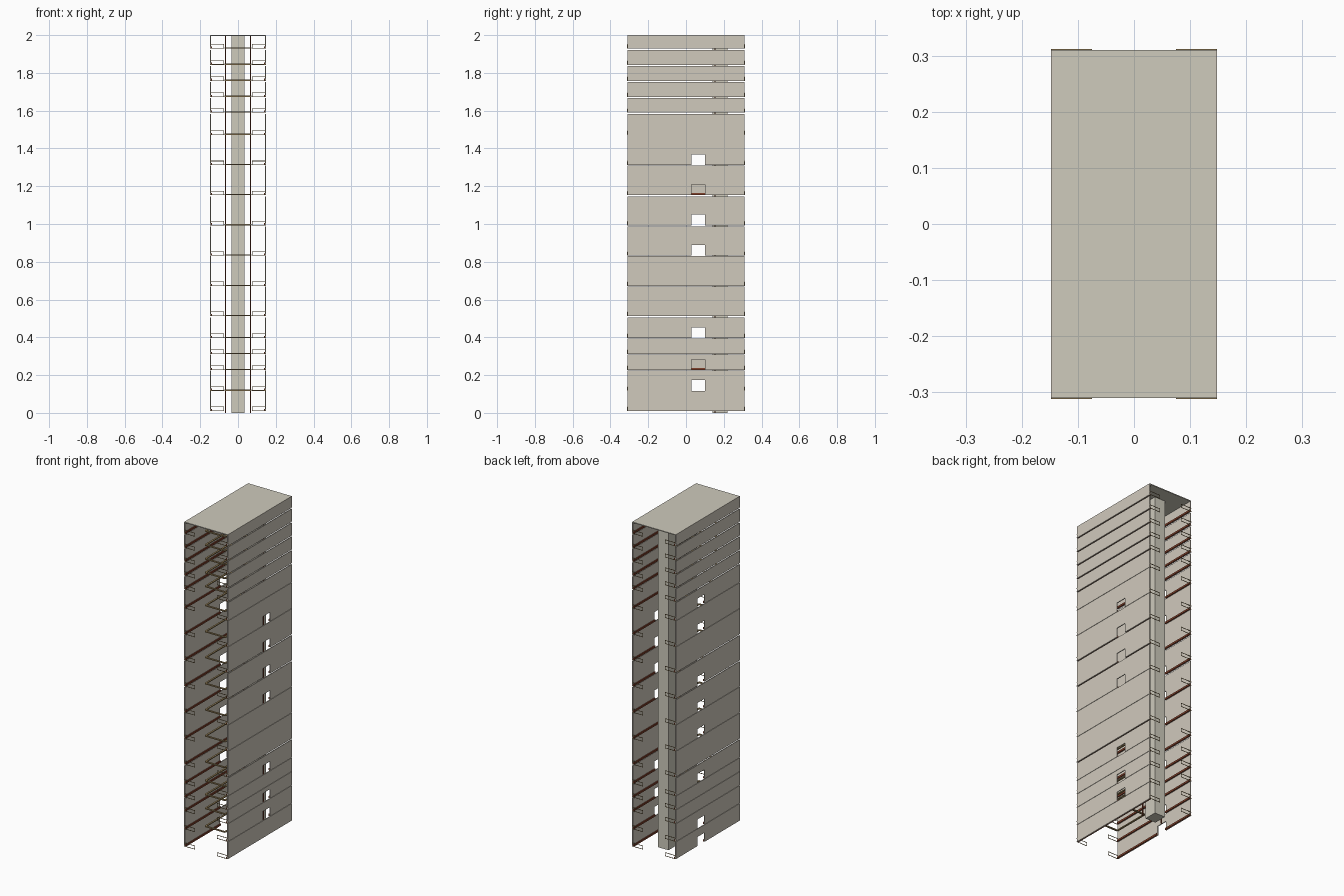
import bpy, bmesh

cube = bpy.data.objects.get("Cube")
if cube:
    bpy.data.objects.remove(cube)


def material(name, rgb):
    m = bpy.data.materials.new(name)
    m.use_nodes = True
    m.diffuse_color = (*rgb, 1)
    m.node_tree.nodes["Principled BSDF"].inputs["Base Color"].default_value = (*rgb, 1)
    return m


CONCRETE = material("warm_grey_concrete", (0.63, 0.585, 0.505))
CORE_GREY = material("olive_grey_concrete", (0.62, 0.595, 0.505))
BROWN = material("dark_red_brown", (0.22, 0.052, 0.024))
TAN = material("tan_wood", (0.36, 0.26, 0.12))


def finish(name, bm, mat):
    bmesh.ops.recalc_face_normals(bm, faces=bm.faces)
    mesh = bpy.data.meshes.new(name)
    bm.to_mesh(mesh)
    bm.free()
    mesh.materials.append(mat)
    obj = bpy.data.objects.new(name, mesh)
    bpy.context.collection.objects.link(obj)
    return obj


def add_box(bm, x0, x1, y0, y1, z0, z1):
    verts = bmesh.ops.create_cube(bm, size=1)["verts"]
    for v in verts:
        v.co = (x1 if v.co.x > 0 else x0,
                y1 if v.co.y > 0 else y0,
                z1 if v.co.z > 0 else z0)


def add_panel(bm, x, thick, profile):
    face = bm.faces.new([bm.verts.new((x, y, z)) for y, z in profile])
    out = bmesh.ops.extrude_face_region(bm, geom=[face])["geom"]
    for v in out:
        if isinstance(v, bmesh.types.BMVert):
            v.co.x += thick


HX, HY = 0.148, 0.31
WALL = 0.005
WIN0, WIN1, WIN_H = 0.03, 0.10, 0.056
floors = [0.01, 0.117, 0.227, 0.312, 0.397, 0.513, 0.672, 0.832, 0.993,
          1.153, 1.312, 1.472, 1.589, 1.673, 1.758, 1.843, 1.929, 2.0]
wide_gaps = {5, 8, 9, 12, 13, 14, 15, 16}
windows = {1: {1, 2, 4, 7, 8, 9, 10}, -1: {0, 1, 4, 6, 7, 8, 10, 11}}

# Side walls of stacked panels, with window notches and inner skirting
for side, label in ((1, "left"), (-1, "right")):
    wall, skirt = bmesh.new(), bmesh.new()
    for i in range(len(floors) - 1):
        z0 = floors[i]
        top = floors[i + 1]
        z1 = top - (0.007 if i + 1 in wide_gaps else 0.002 if top < 2 else 0)
        inner = side * (HX - WALL)
        ledge = inner - side * 0.006
        xa, xb = sorted((inner, ledge))
        if i in windows[side]:
            notch = [(WIN0, z0), (WIN0, z0 + WIN_H), (WIN1, z0 + WIN_H), (WIN1, z0)]
            runs = [(-HY, WIN0), (WIN1, HY)]
        else:
            notch, runs = [], [(-HY, HY)]
        add_panel(wall, side * HX, -side * WALL,
                  [(-HY, z0)] + notch + [(HY, z0), (HY, z1), (-HY, z1)])
        for y0, y1 in runs:
            add_box(skirt, xa, xb, y0, y1, z0, z0 + 0.011)
    finish(label + "_wall", wall, CONCRETE)
    finish(label + "_skirting", skirt, BROWN)

# Roof slab
bm = bmesh.new()
add_box(bm, -HX, HX, -HY, HY, 1.995, 2.0)
finish("roof", bm, CORE_GREY)

# Central shaft towards the back
bm = bmesh.new()
add_box(bm, -0.035, 0.035, 0.14, 0.22, 0, 1.995)
finish("core_shaft", bm, CORE_GREY)

# Open balcony rails at both ends of every floor
bm = bmesh.new()
T = 0.003
for z in floors[:-1]:
    for sx in (-1, 1):
        for sy in (-1, 1):
            x0, x1 = sorted((sx * 0.075, sx * HX))
            y0, y1 = sorted((sy * HY, sy * (HY + 0.002)))
            for zb in (z, z + 0.02):
                add_box(bm, x0, x1, y0, y1, zb, zb + T)
            xp0, xp1 = sorted((sx * 0.075, sx * (0.075 + T)))
            add_box(bm, xp0, xp1, y0, y1, z, z + 0.02)
finish("balcony_rails", bm, TAN)

# Slender posts either side of the shaft
FX, FY0, FY1, P = 0.066, -0.22, 0.01, 0.005
bm = bmesh.new()
for x in (-FX, FX):
    add_box(bm, x - P / 2, x + P / 2, 0.15, 0.15 + P, 0, 1.995)
finish("side_posts", bm, BROWN)

# Rectangular ring of rails at every floor in front of the shaft
bm = bmesh.new()
for z in floors[1:-1]:
    for y in (FY0, FY1):
        add_box(bm, -FX, FX, y - 0.005, y + 0.005, z, z + 0.006)
    for x in (-FX, FX):
        add_box(bm, x - 0.005, x + 0.005, FY0, FY1, z, z + 0.006)
finish("floor_rings", bm, TAN)
